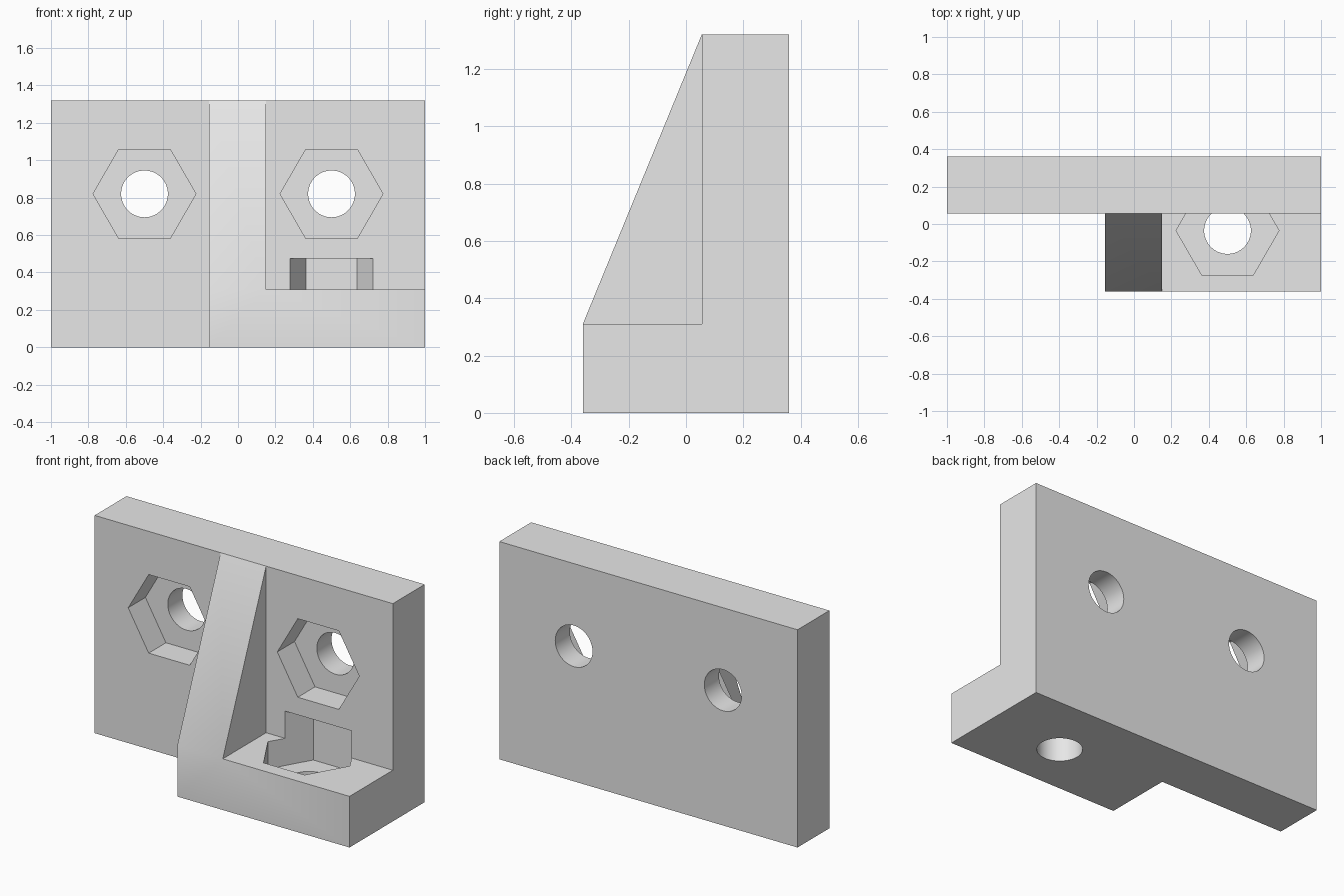
import bpy, math
from mathutils import Matrix, Vector

default = bpy.data.objects.get("Cube")
if default:
    bpy.data.objects.remove(default, do_unlink=True)

grey = bpy.data.materials.new("light grey")
grey.use_nodes = True
colour = (0.8, 0.8, 0.8, 1)
grey.diffuse_color = colour
grey.node_tree.nodes["Principled BSDF"].inputs["Base Color"].default_value = colour

# Main dimensions
FRONT, BACK = -0.36, 0.36
PLATE_FRONT = 0.055
HEIGHT, FOOT_TOP = 1.32, 0.31
RIB_LEFT, RIB_RIGHT = 0.15, -0.155
HEX_R, HOLE_R, POCKET = 0.275, 0.125, 0.165


def extrude_x(name, profile, x0, x1):
    """Solid from a (y, z) profile stretched between two x positions."""
    n = len(profile)
    verts = [(x, y, z) for x in (x0, x1) for y, z in profile]
    faces = [tuple(reversed(range(n))), tuple(range(n, 2 * n))]
    faces += [(i, (i + 1) % n, n + (i + 1) % n, n + i) for i in range(n)]
    mesh = bpy.data.meshes.new(name)
    mesh.from_pydata(verts, [], faces)
    mesh.materials.append(grey)
    obj = bpy.data.objects.new(name, mesh)
    bpy.context.collection.objects.link(obj)
    return obj


def box_profile(y0, y1, z0, z1):
    return [(y0, z0), (y1, z0), (y1, z1), (y0, z1)]


def prism(name, sides, radius, depth, centre, axis):
    """Prism with a corner towards +x, running along y or z."""
    bpy.ops.mesh.primitive_cylinder_add(vertices=sides, radius=radius, depth=depth)
    obj = bpy.context.object
    obj.name = name
    turn = Matrix.Rotation(math.pi / 2, 4, "Z") if sides == 6 else Matrix()
    tilt = Matrix.Rotation(math.pi / 2, 4, "X") if axis == "y" else Matrix()
    obj.data.transform(Matrix.Translation(Vector(centre)) @ tilt @ turn)
    obj.data.materials.append(grey)
    return obj


def combine(body, tool, operation):
    tool.hide_render = True
    mod = body.modifiers.new(operation.title(), "BOOLEAN")
    mod.operation, mod.solver, mod.object = operation, "EXACT", tool
    bpy.context.view_layer.objects.active = body
    bpy.ops.object.modifier_apply(modifier=mod.name)
    bpy.data.objects.remove(tool, do_unlink=True)


# Upright plate, foot and sloping rib
bracket = extrude_x("mounting_bracket", box_profile(PLATE_FRONT, BACK, 0, HEIGHT), -1, 1)
foot = extrude_x("foot", box_profile(FRONT, BACK, 0, FOOT_TOP), RIB_RIGHT, 1)
rib = extrude_x("rib", [(FRONT, 0), (0.2, 0), (0.2, HEIGHT),
                        (PLATE_FRONT, HEIGHT), (FRONT, FOOT_TOP)], RIB_RIGHT, RIB_LEFT)
for part in (foot, rib):
    combine(bracket, part, "UNION")

# Bolt holes with hexagonal nut pockets: two in the plate, one in the foot
seats = [((-0.5, PLATE_FRONT, 0.82), "y"),
         ((0.5, PLATE_FRONT, 0.82), "y"),
         ((0.5, -0.035, FOOT_TOP), "z")]
for centre, axis in seats:
    combine(bracket, prism("nut_pocket", 6, HEX_R, 2 * POCKET, centre, axis), "DIFFERENCE")
    offset = Vector((0, 0.2, 0)) if axis == "y" else Vector((0, 0, -0.2))
    hole = prism("bolt_hole", 64, HOLE_R, 0.5, Vector(centre) + offset, axis)
    combine(bracket, hole, "DIFFERENCE")

# Smooth bores, crisp edges
bpy.ops.object.select_all(action="DESELECT")
bracket.select_set(True)
bpy.context.view_layer.objects.active = bracket
bpy.ops.object.shade_smooth_by_angle(angle=math.radians(30))
